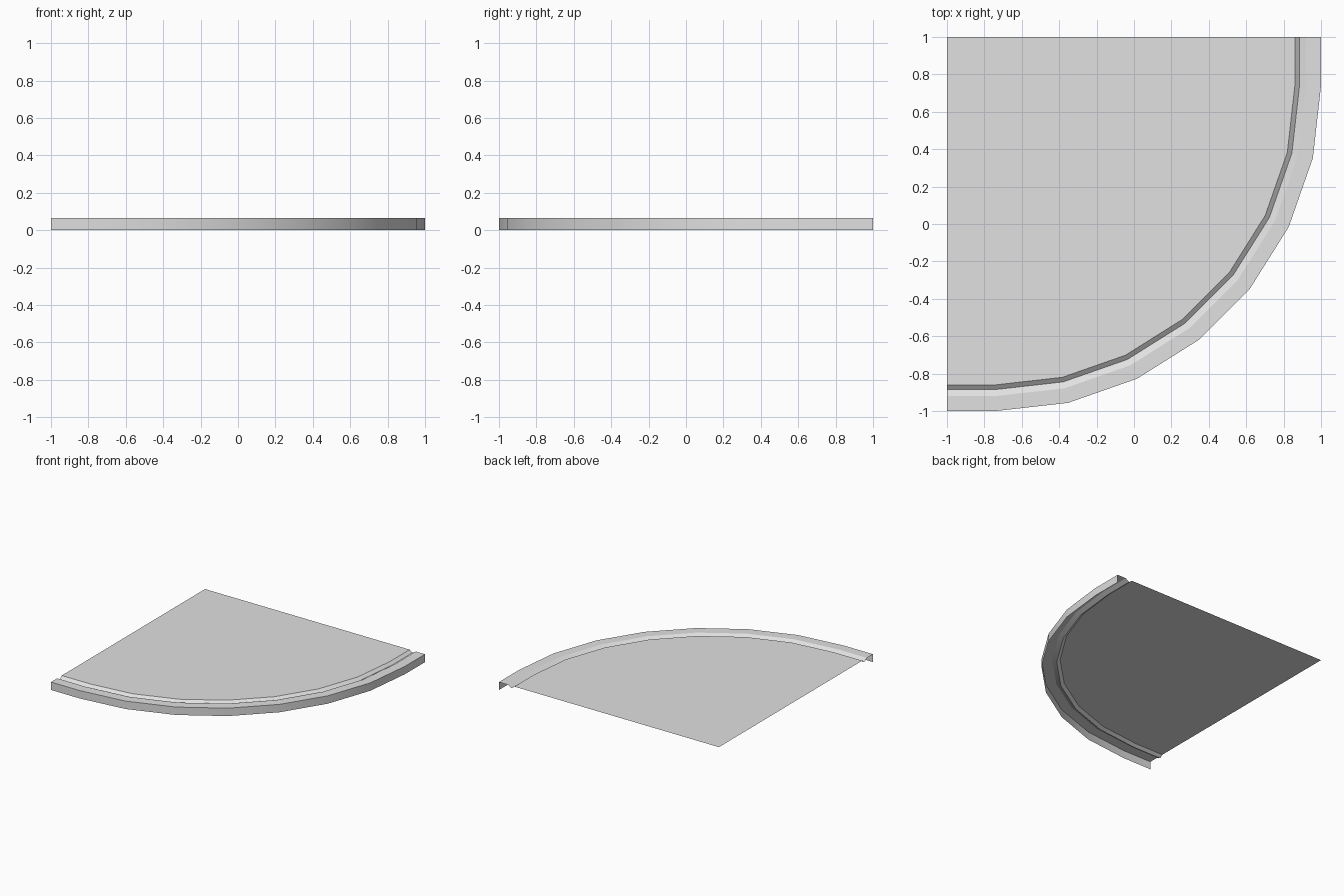
import bpy
import math

cube = bpy.data.objects.get("Cube")
if cube:
    bpy.data.objects.remove(cube, do_unlink=True)

TOP = 0.065      # height of the slab and kerb
GUTTER = 0.045   # lowest line of the gutter
CENTRE = 0.74    # arc centre is at (-CENTRE, CENTRE)
STEPS = 7

grey = bpy.data.materials.new("light_grey")
colour = (0.75, 0.75, 0.75, 1)
grey.diffuse_color = colour
grey.use_nodes = True
grey.node_tree.nodes["Principled BSDF"].inputs["Base Color"].default_value = colour


def path(radius, z):
    """Quarter arc with a short straight run at each end."""
    points = [(-1, CENTRE - radius, z)]
    for k in range(STEPS + 1):
        a = math.pi / 2 * k / STEPS
        points.append((-CENTRE + radius * math.sin(a),
                       CENTRE - radius * math.cos(a), z))
    points.append((radius - CENTRE, 1, z))
    return points


def build(name, verts, faces):
    mesh = bpy.data.meshes.new(name)
    mesh.from_pydata(verts, [], faces)
    mesh.materials.append(grey)
    obj = bpy.data.objects.new(name, mesh)
    bpy.context.collection.objects.link(obj)
    bpy.ops.object.select_all(action="DESELECT")
    obj.select_set(True)
    bpy.context.view_layer.objects.active = obj
    bpy.ops.object.shade_smooth_by_angle(angle=math.radians(22))
    return obj


def sweep(name, profile):
    """Sheet through one path for each (radius, height) of the profile."""
    rows = [path(r, z) for r, z in profile]
    n = len(rows[0])
    verts = [p for row in rows for p in row]
    faces = [(j * n + i, j * n + i + 1, (j + 1) * n + i + 1, (j + 1) * n + i)
             for j in range(len(rows) - 1) for i in range(n - 1)]
    return build(name, verts, faces)


# Kerb: outer wall, flat top and slope into the gutter
sweep("kerb", [(1.74, 0), (1.74, TOP), (1.66, TOP), (1.625, GUTTER)])

# Gutter side rising to the slab
sweep("gutter_side", [(1.625, GUTTER), (1.6, TOP)])

# Flat slab inside the curve
outline = path(1.6, TOP) + [(-1, 1, TOP)]
build("slab", outline, [tuple(range(len(outline)))])
